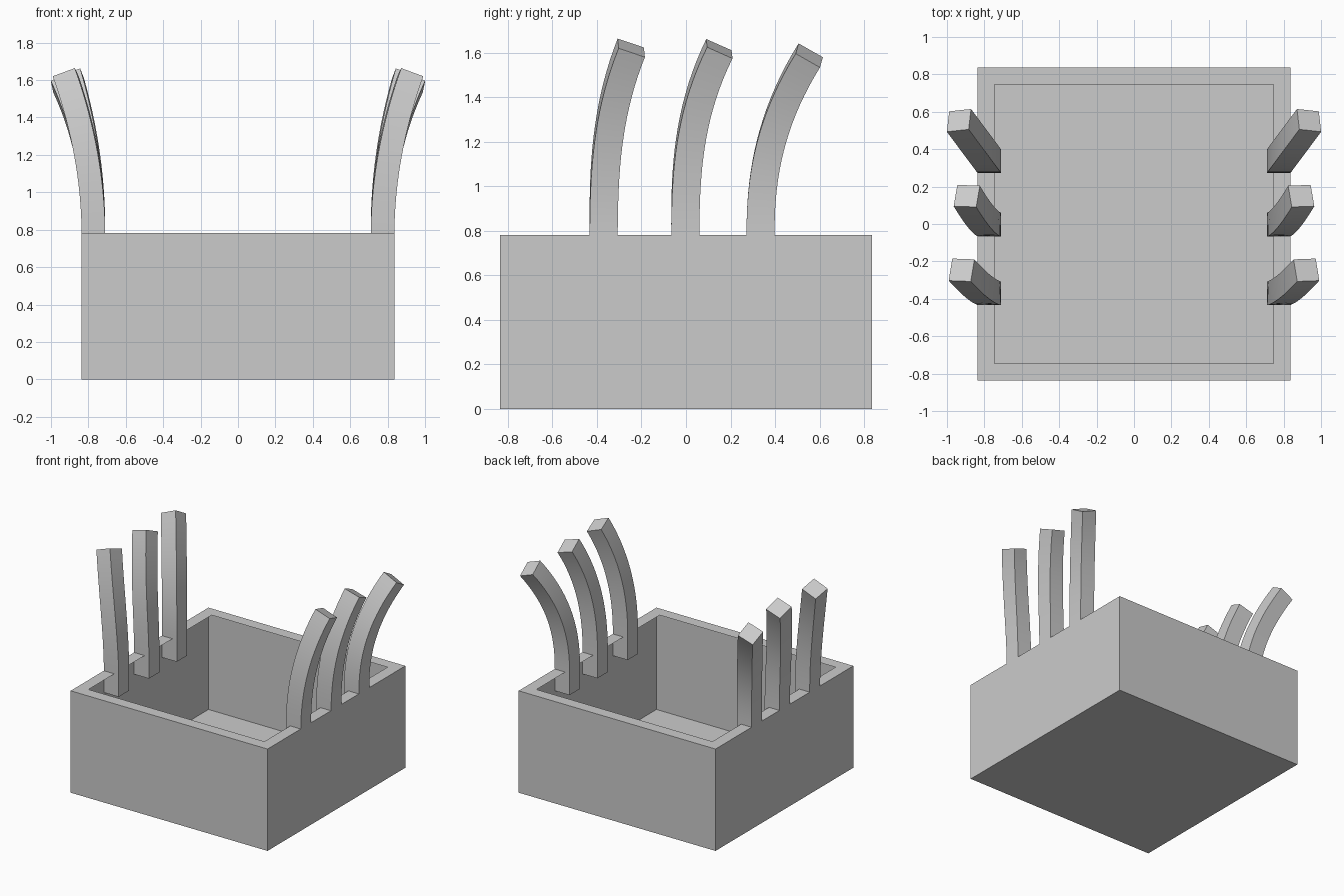
import bpy, bmesh
from mathutils import Vector, Matrix

if "Cube" in bpy.data.objects:
    bpy.data.objects.remove(bpy.data.objects["Cube"])

HALF, HEIGHT, RIM = 0.836, 0.782, 0.126


def finish(bm, name):
    mesh = bpy.data.meshes.new(name)
    bm.to_mesh(mesh)
    bm.free()
    obj = bpy.data.objects.new(name, mesh)
    bpy.context.collection.objects.link(obj)
    return obj


# Open box: thin walls and floor, with a flat rim turned inward at the top
bm = bmesh.new()
bmesh.ops.create_cube(bm, size=1)
bmesh.ops.scale(bm, vec=(2 * HALF, 2 * HALF, HEIGHT), verts=bm.verts)
bmesh.ops.translate(bm, vec=(0, 0, HEIGHT / 2), verts=bm.verts)
bm.normal_update()
top = max(bm.faces, key=lambda f: f.calc_center_median().z)
bmesh.ops.inset_region(bm, faces=[top], thickness=RIM)
bmesh.ops.delete(bm, geom=[top], context='FACES')
finish(bm, "box")


def prong(name, y0, tip, powers, twist):
    """Square bar rising through the rim, curving out and back; mirrored in x."""
    base, start, x0, h = 0.615, 0.78, 0.773, 0.063
    dx, dy, ztop = tip
    px, py = powers
    length = ztop - start
    n = 18
    bm = bmesh.new()
    rings = []
    for i in range(-1, n + 1):
        t = max(i, 0) / n
        z = base if i < 0 else start + t * length
        centre = Vector((x0 + dx * t ** px, y0 + dy * t ** py, z))
        tangent = Vector((dx * px * t ** (px - 1) / length,
                          dy * py * t ** (py - 1) / length, 1)).normalized()
        rot = Vector((0, 0, 1)).rotation_difference(tangent).to_matrix()
        rot = rot @ Matrix.Rotation(twist * t, 3, 'Z')
        rings.append([bm.verts.new(centre + rot @ Vector((sx * h, sy * h, 0)))
                      for sx, sy in ((-1, -1), (1, -1), (1, 1), (-1, 1))])
    for a, b in zip(rings, rings[1:]):
        for k in range(4):
            j = (k + 1) % 4
            bm.faces.new((a[k], a[j], b[j], b[k]))
    bm.faces.new(rings[0][::-1])
    bm.faces.new(rings[-1])
    obj = finish(bm, name)
    mirror = obj.modifiers.new("mirror", 'MIRROR')
    mirror.use_mirror_merge = False
    bpy.ops.object.select_all(action='DESELECT')
    obj.select_set(True)
    bpy.context.view_layer.objects.active = obj
    bpy.ops.object.shade_smooth_by_angle(angle=0.6)


# Three pairs of curved prongs on the side rims
prong("front_prongs", -0.37, (0.149, 0.124, 1.622), (2.0, 2.7), 0.10)
prong("middle_prongs", -0.003, (0.121, 0.153, 1.618), (2.0, 2.7), 0.10)
prong("back_prongs", 0.335, (0.163, 0.219, 1.588), (2.3, 2.3), 0.0)
